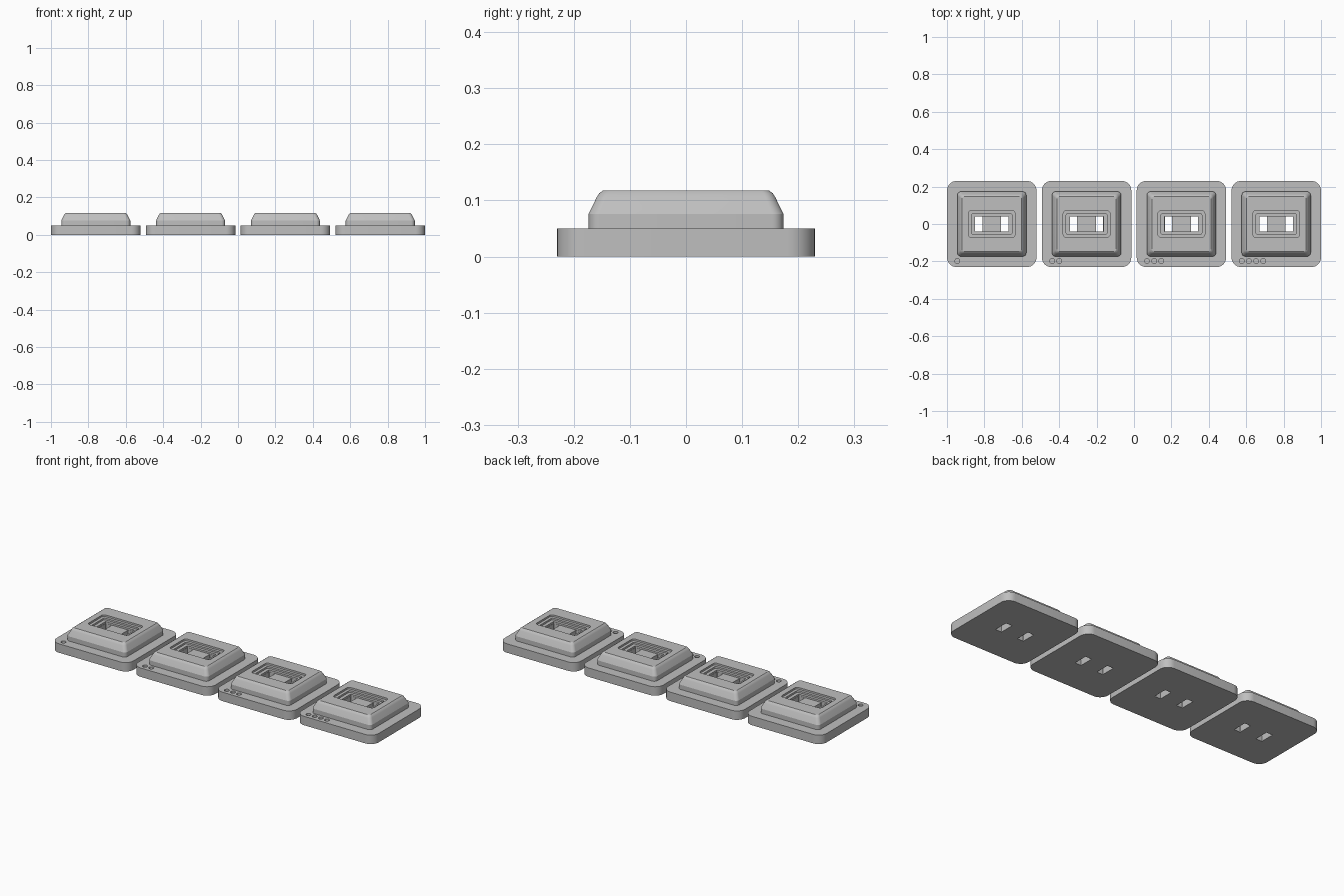
import bpy, bmesh, math

cube = bpy.data.objects.get("Cube")
if cube:
    bpy.data.objects.remove(cube, do_unlink=True)

grey = bpy.data.materials.new("plain grey")
grey.use_nodes = True
colour = (0.52, 0.52, 0.52, 1)
grey.diffuse_color = colour
grey.node_tree.nodes["Principled BSDF"].inputs["Base Color"].default_value = colour


def rounded_rect(w, d, r, steps=8):
    """Outline of a rounded rectangle, counter-clockwise."""
    pts = []
    for q, (sx, sy) in enumerate([(1, 1), (-1, 1), (-1, -1), (1, -1)]):
        for i in range(steps + 1):
            a = math.pi / 2 * (q + i / steps)
            pts.append((sx * (w / 2 - r) + r * math.cos(a),
                        sy * (d / 2 - r) + r * math.sin(a)))
    return pts


def loft(name, x, y, layers):
    """Solid skinned through (z, outline) layers, listed from the bottom up."""
    bm = bmesh.new()
    rings = [[bm.verts.new((px, py, z)) for px, py in outline] for z, outline in layers]
    n = len(rings[0])
    for lo, hi in zip(rings, rings[1:]):
        for i in range(n):
            j = (i + 1) % n
            bm.faces.new((lo[i], lo[j], hi[j], hi[i]))
    bm.faces.new(rings[0][::-1])
    bm.faces.new(rings[-1])
    mesh = bpy.data.meshes.new(name)
    bm.to_mesh(mesh)
    bm.free()
    mesh.materials.append(grey)
    obj = bpy.data.objects.new(name, mesh)
    obj.location = (x, y, 0)
    bpy.context.collection.objects.link(obj)
    return obj


def box_layers(z0, z1, outline):
    return [(z0, outline), (z1, outline)]


def activate(obj):
    bpy.ops.object.select_all(action='DESELECT')
    obj.select_set(True)
    bpy.context.view_layer.objects.active = obj


def carve(obj, cutters):
    activate(obj)
    for cutter in cutters:
        cutter.hide_render = True
        mod = obj.modifiers.new("cut", 'BOOLEAN')
        mod.operation, mod.solver, mod.object = 'DIFFERENCE', 'EXACT', cutter
        bpy.ops.object.modifier_apply(modifier=mod.name)
    bpy.ops.object.shade_smooth_by_angle(angle=math.radians(25))


BASE_TOP, TOP = 0.05, 0.118
SLOT = rounded_rect(0.038, 0.08, 0.001, 1)
DOT = rounded_rect(0.026, 0.026, 0.0129, 6)

for k in range(4):
    cx = (k - 1.5) * 0.507
    base = loft(f"base_plate_{k + 1}", cx, 0,
                box_layers(0, BASE_TOP, rounded_rect(0.478, 0.46, 0.05)))

    # Raised block: upright foot, sloping sides, softened upper rim
    body = loft(f"raised_block_{k + 1}", cx, 0, [
        (z, rounded_rect(0.369 - 2 * inset, 0.347 - 2 * inset, r))
        for z, inset, r in [(BASE_TOP, 0, 0.02), (0.076, 0, 0.02), (0.105, 0.014, 0.018),
                            (0.113, 0.019, 0.016), (TOP, 0.026, 0.014)]])

    # Slots through both parts
    slots = [loft("slot_cutter", cx + s * 0.0695, 0, box_layers(-0.05, 0.2, SLOT))
             for s in (-1, 1)]
    # Stepped recess in the top of the block
    recess = [loft("recess_cutter", cx, 0, box_layers(z, 0.2, rounded_rect(w, d, r)))
              for z, w, d, r in [(0.108, 0.25, 0.142, 0.016), (0.098, 0.218, 0.112, 0.01),
                                 (0.088, 0.18, 0.082, 0.003)]]
    # Counting dimples along the front edge
    dots = [loft("dimple_cutter", cx - 0.184 + i * 0.038, -0.198,
                 box_layers(0.035, 0.1, DOT)) for i in range(k + 1)]

    carve(body, recess + slots)
    carve(base, slots + dots)
    for cutter in slots + recess + dots:
        bpy.data.objects.remove(cutter, do_unlink=True)
